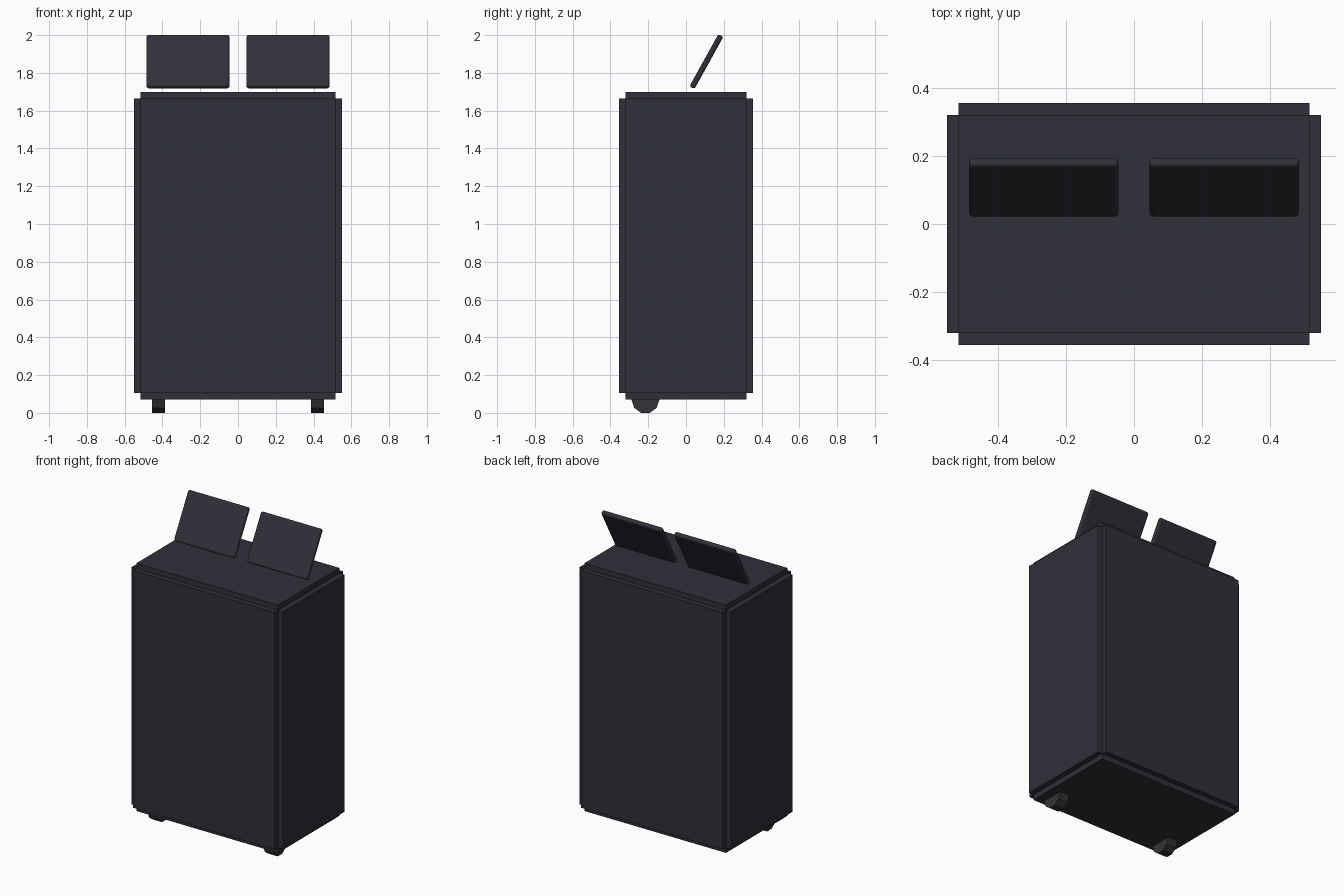
import bpy
import bmesh
import math
from mathutils import Matrix

cube = bpy.data.objects.get("Cube")
if cube:
    bpy.data.objects.remove(cube, do_unlink=True)


def make_material(name, color):
    mat = bpy.data.materials.new(name)
    mat.use_nodes = True
    mat.diffuse_color = color
    mat.node_tree.nodes["Principled BSDF"].inputs["Base Color"].default_value = color
    return mat


def make_object(name, bm, mat):
    bmesh.ops.recalc_face_normals(bm, faces=bm.faces[:])
    mesh = bpy.data.meshes.new(name)
    bm.to_mesh(mesh)
    bm.free()
    mesh.materials.append(mat)
    obj = bpy.data.objects.new(name, mesh)
    bpy.context.collection.objects.link(obj)
    return obj


def box(size):
    bm = bmesh.new()
    bmesh.ops.create_cube(bm, size=1)
    bmesh.ops.scale(bm, vec=size, verts=bm.verts[:])
    return bm


case_color = make_material("dark slate", (0.029, 0.029, 0.041, 1))
wheel_color = make_material("charcoal grey", (0.034, 0.034, 0.037, 1))

# Case: a box whose six sides are each pushed outward as a raised panel
PANEL = 0.035
bm = box((1.03, 0.64, 1.56))
raised = bmesh.ops.extrude_discrete_faces(bm, faces=bm.faces[:])["faces"]
for face in raised:
    offset = face.normal * PANEL
    bmesh.ops.translate(bm, vec=offset, verts=face.verts[:])
case = make_object("case", bm, case_color)
case.location = (0, 0, 0.885)

for side, sx in (("left", 1), ("right", -1)):
    # Tilted plate with rounded edges, floating above the case
    plate = make_object(side + "_top_plate", box((0.44, 0.03, 0.317)), case_color)
    plate.location = (sx * 0.265, 0.108, 1.86)
    plate.rotation_euler = (-math.radians(29), 0, 0)
    bevel = plate.modifiers.new("rounded_edges", "BEVEL")
    bevel.width = 0.012
    bevel.segments = 3

    # Ten-sided wheel, half sunk into the underside near the front
    bm = bmesh.new()
    bmesh.ops.create_cone(bm, cap_ends=True, segments=10,
                          radius1=0.0736, radius2=0.0736, depth=0.07)
    bmesh.ops.rotate(bm, verts=bm.verts[:],
                     matrix=Matrix.Rotation(math.radians(90), 3, "Z"))
    bmesh.ops.rotate(bm, verts=bm.verts[:],
                     matrix=Matrix.Rotation(math.radians(90), 3, "Y"))
    # Keep a flat facet on the ground
    lowest = min(v.co.z for v in bm.verts)
    if sum(abs(v.co.z - lowest) < 1e-4 for v in bm.verts) < 4:
        bmesh.ops.rotate(bm, verts=bm.verts[:],
                         matrix=Matrix.Rotation(math.radians(18), 3, "X"))
    wheel = make_object(side + "_wheel", bm, wheel_color)
    wheel.location = (sx * 0.421, -0.215, 0.07)
